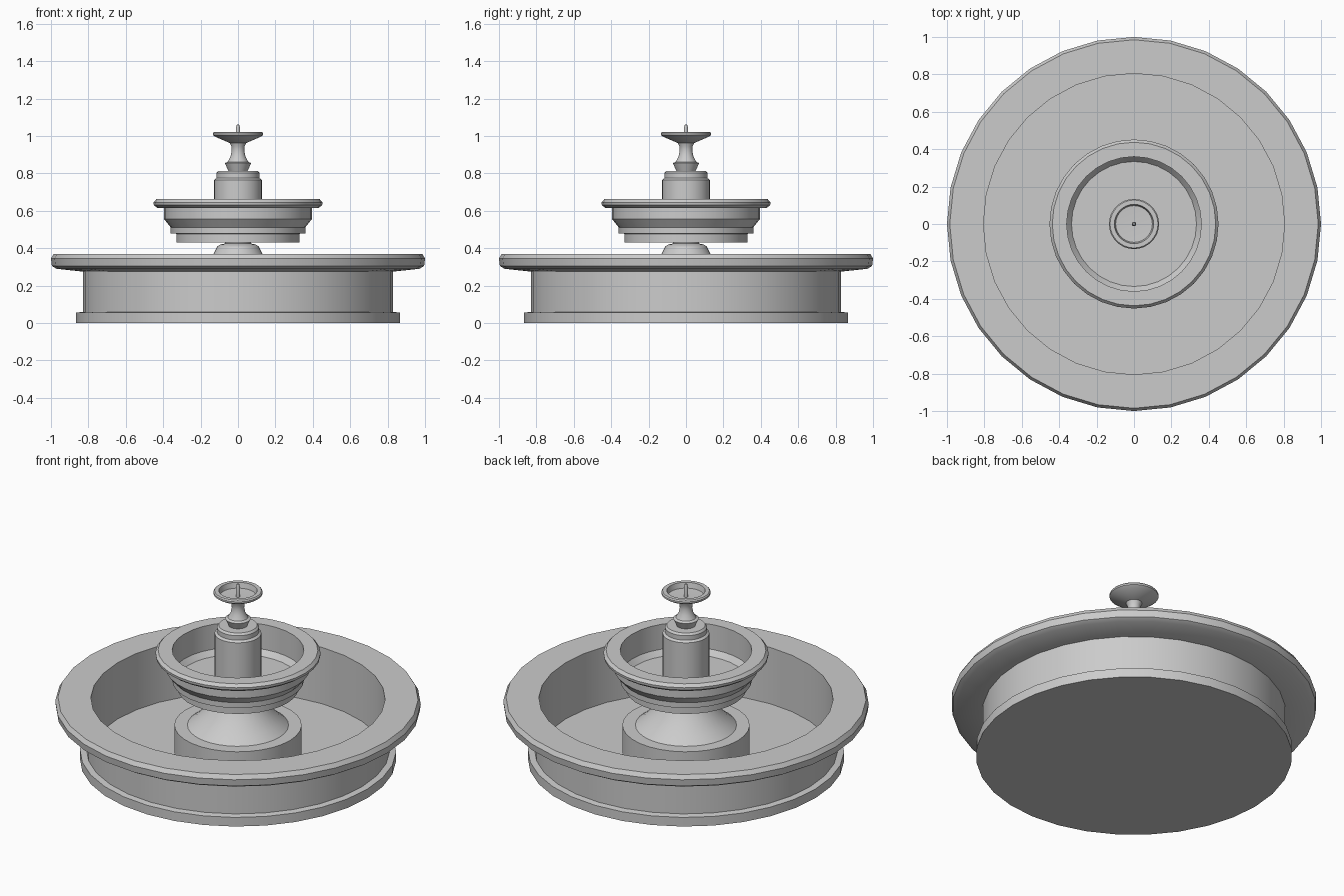
import bpy, math

if "Cube" in bpy.data.objects:
    bpy.data.objects.remove(bpy.data.objects["Cube"], do_unlink=True)

SIDES = 32

stone = bpy.data.materials.new("grey stone")
stone.use_nodes = True
GREY = (0.6, 0.6, 0.6, 1)
stone.diffuse_color = GREY
stone.node_tree.nodes["Principled BSDF"].inputs["Base Color"].default_value = GREY


def lathe(name, profile, sides=SIDES):
    """Spin an (r, z) profile, listed from bottom axis outward and up to top axis."""
    verts, faces, rings = [], [], []
    for r, z in profile:
        start = len(verts)
        count = 1 if r == 0 else sides
        for i in range(count):
            a = 2 * math.pi * i / sides
            verts.append((r * math.cos(a), r * math.sin(a), z))
        rings.append([start + i % count for i in range(sides)])
    for low, high in zip(rings, rings[1:]):
        for i in range(sides):
            j = (i + 1) % sides
            quad = [low[i], low[j], high[j], high[i]]
            faces.append(list(dict.fromkeys(quad)))
    mesh = bpy.data.meshes.new(name)
    mesh.from_pydata(verts, [], faces)
    mesh.materials.append(stone)
    obj = bpy.data.objects.new(name, mesh)
    bpy.context.collection.objects.link(obj)
    bpy.ops.object.select_all(action="DESELECT")
    obj.select_set(True)
    bpy.context.view_layer.objects.active = obj
    bpy.ops.object.shade_smooth_by_angle(angle=math.radians(25))
    return obj


# Large ground basin with plinth, overhanging rim and sunken floor
lathe("lower_basin", [
    (0, 0), (0.865, 0), (0.865, 0.055), (0.83, 0.06), (0.83, 0.275),
    (0.97, 0.29), (0.995, 0.305), (1.0, 0.345), (0.985, 0.37),
    (0.805, 0.37), (0.805, 0.03), (0, 0.03)])

# Round block and flared foot carrying the upper bowl
lathe("pedestal_block", [(0, 0.02), (0.348, 0.02), (0.348, 0.21), (0, 0.21)])
lathe("pedestal_foot", [
    (0, 0.2), (0.277, 0.21), (0.235, 0.245), (0.18, 0.3), (0.13, 0.37),
    (0.11, 0.41), (0.095, 0.42), (0.07, 0.425), (0.07, 0.44), (0, 0.44)])

# Middle bowl
lathe("upper_bowl", [
    (0, 0.43), (0.33, 0.43), (0.33, 0.475), (0.395, 0.555), (0.395, 0.615),
    (0.43, 0.615), (0.45, 0.63), (0.452, 0.645), (0.437, 0.662),
    (0.36, 0.662), (0.36, 0.48), (0, 0.48)])

# Pillar rising from the bowl
lathe("pillar", [
    (0, 0.47), (0.128, 0.47), (0.128, 0.765), (0.115, 0.775),
    (0.115, 0.802), (0.105, 0.814), (0, 0.814)])

# Slender vase and small top dish
lathe("vase_stem", [
    (0, 0.81), (0.05, 0.81), (0.07, 0.855), (0.055, 0.862), (0.04, 0.89),
    (0.034, 0.92), (0.036, 0.945), (0.045, 0.965), (0, 0.97)])
lathe("top_dish", [
    (0, 0.96), (0.045, 0.963), (0.12, 0.995), (0.134, 1.005), (0.134, 1.015),
    (0.128, 1.022), (0.105, 1.022), (0.098, 0.99), (0, 0.985)])

# Water spout
lathe("spout", [(0, 0.98), (0.012, 0.98), (0.012, 1.04), (0.007, 1.06), (0, 1.062)], 12)
